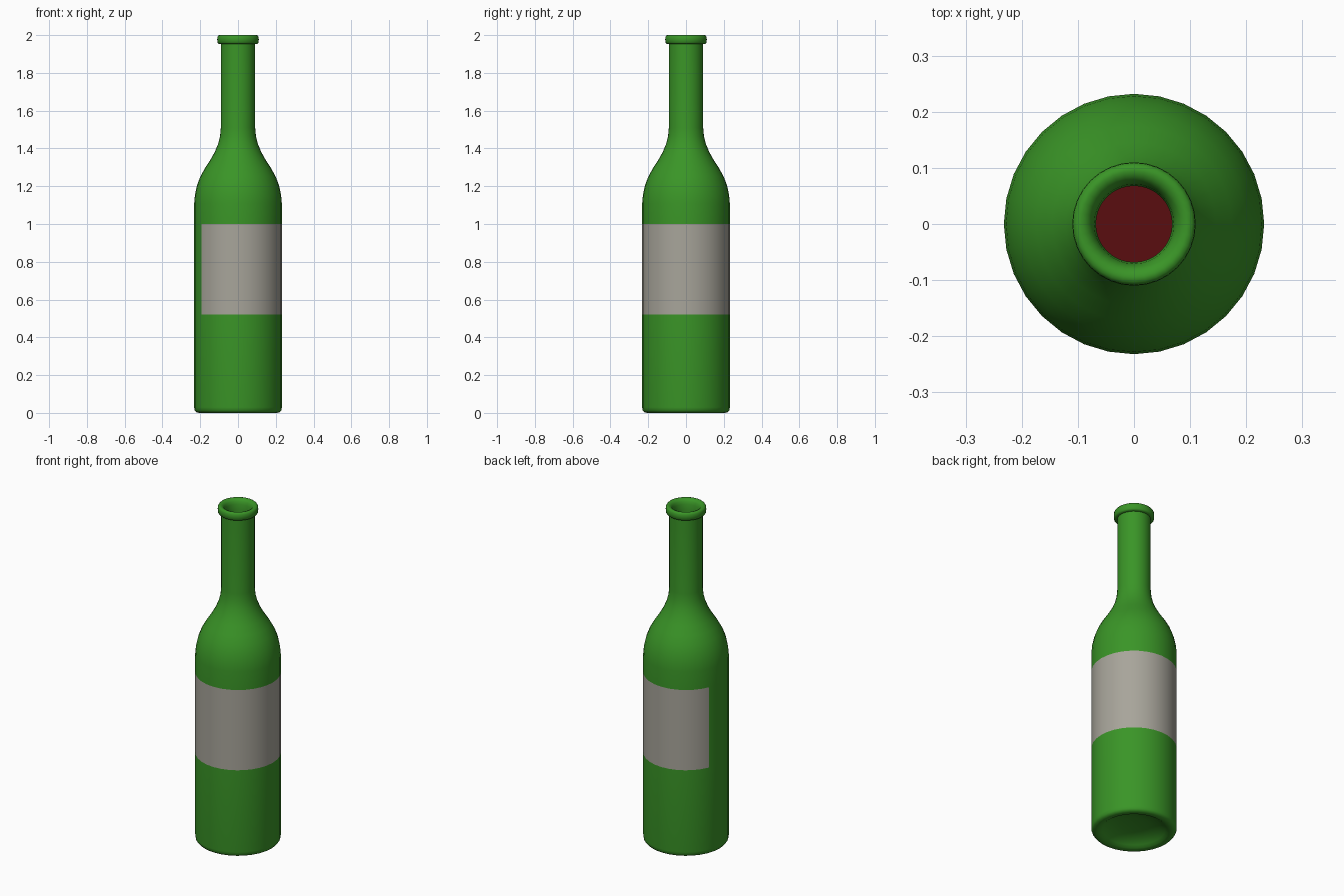
import bpy, bmesh, math

if "Cube" in bpy.data.objects:
    bpy.data.objects.remove(bpy.data.objects["Cube"])

SEG = 32
R = 0.232


def material(name, color):
    m = bpy.data.materials.new(name)
    m.diffuse_color = (*color, 1)
    m.use_nodes = True
    m.node_tree.nodes["Principled BSDF"].inputs["Base Color"].default_value = m.diffuse_color
    return m


green = material("green_glass", (0.042, 0.30, 0.020))
paper = material("label_paper", (0.39, 0.375, 0.325))
wine = material("red_wine", (0.10, 0.004, 0.005))


def lathe(name, profile, mats, rule=None, angle=50):
    """Revolve (radius, z) points about z; radius 0 makes a pole."""
    bm = bmesh.new()
    rings = []
    for r, z in profile:
        if r == 0:
            rings.append([bm.verts.new((0, 0, z))] * SEG)
        else:
            rings.append([bm.verts.new((r * math.cos(2 * math.pi * i / SEG),
                                        r * math.sin(2 * math.pi * i / SEG), z))
                          for i in range(SEG)])
    for a, b in zip(rings, rings[1:]):
        for i in range(SEG):
            j = (i + 1) % SEG
            corners = list(dict.fromkeys((a[i], a[j], b[j], b[i])))
            f = bm.faces.new(corners)
            if rule:
                f.material_index = rule(f.calc_center_median())
    bmesh.ops.recalc_face_normals(bm, faces=bm.faces[:])
    me = bpy.data.meshes.new(name)
    bm.to_mesh(me)
    bm.free()
    for m in mats:
        me.materials.append(m)
    ob = bpy.data.objects.new(name, me)
    bpy.context.collection.objects.link(ob)
    bpy.ops.object.select_all(action='DESELECT')
    ob.select_set(True)
    bpy.context.view_layer.objects.active = ob
    bpy.ops.object.shade_smooth_by_angle(angle=math.radians(angle))
    return ob


# Label wraps the body except for a gap on the left side
def label_rule(c):
    a = math.degrees(math.atan2(c.y, c.x)) % 360
    outside = math.hypot(c.x, c.y) > 0.225
    return 1 if outside and 0.52 < c.z < 1.0 and not 157.5 < a < 213.75 else 0


# Bottle: hollow underside, body, shoulder, neck, rolled lip, inner wall
outer = [(0, 0.05), (0.08, 0.046), (0.14, 0.033), (0.17, 0.015), (0.185, 0.004),
         (0.205, 0.0), (0.222, 0.004), (0.230, 0.014), (R, 0.03),
         (R, 0.52), (R, 1.0), (R, 1.11), (0.228, 1.155), (0.217, 1.205),
         (0.199, 1.252), (0.174, 1.297), (0.146, 1.34), (0.122, 1.383),
         (0.105, 1.425), (0.095, 1.465), (0.091, 1.51), (0.091, 1.954)]
lip = [(0.103, 1.954), (0.109, 1.961), (0.110, 1.977), (0.109, 1.991),
       (0.103, 1.999), (0.094, 2.0), (0.084, 1.996), (0.076, 1.986), (0.071, 1.97),
       (0.068, 1.94)]
inner = [(0.068, 1.50), (0.085, 1.42), (0.15, 1.30), (0.195, 1.20),
         (0.21, 1.10), (0.21, 0.09), (0, 0.09)]
lathe("bottle", outer + lip + inner, [green, paper], label_rule)

# Wine filling the inside up to the shoulder
lathe("wine", [(0, 0.1), (0.205, 0.1), (0.205, 1.10), (0.19, 1.20), (0, 1.20)], [wine])
